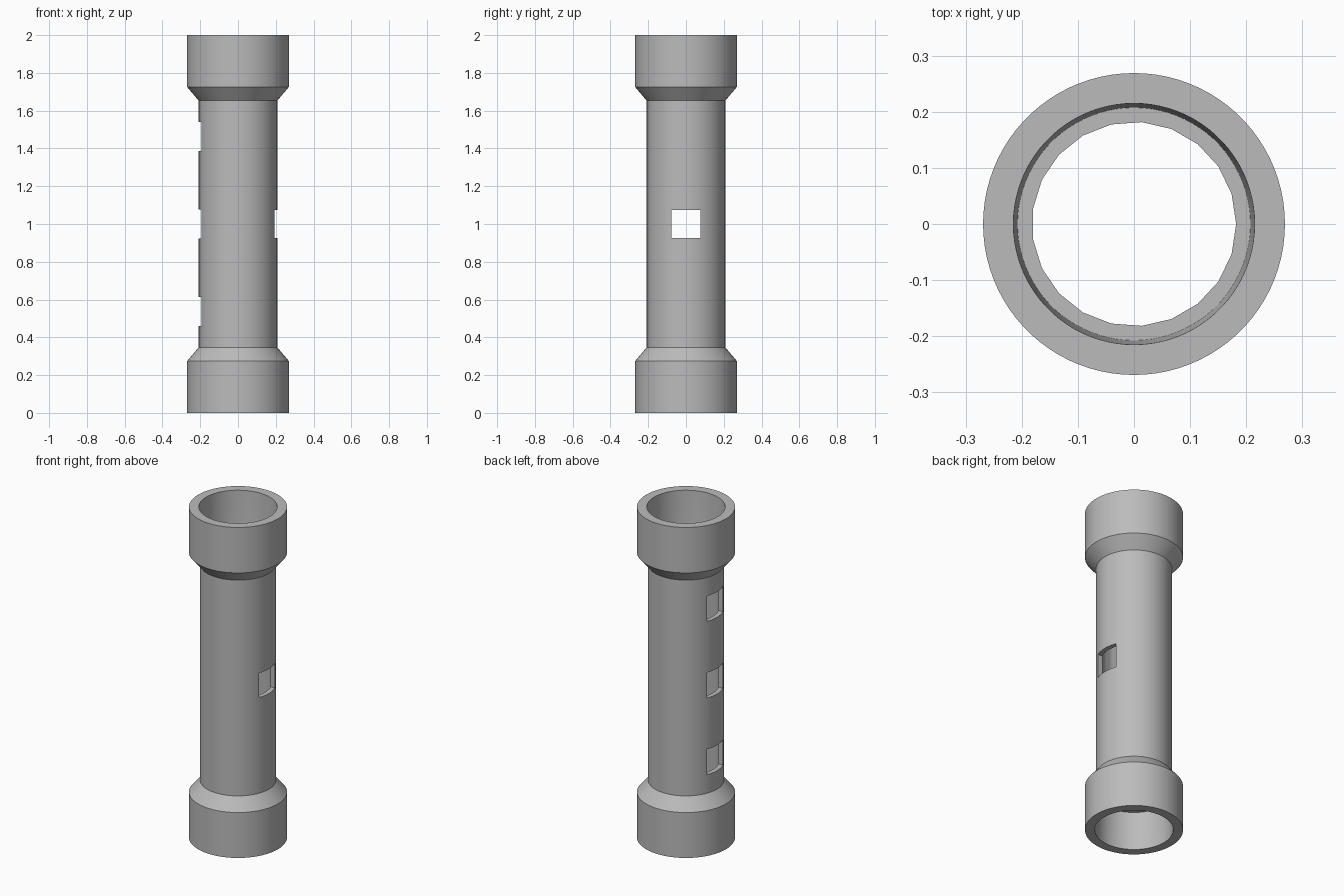
import bpy, bmesh
from math import cos, sin, pi, radians

if "Cube" in bpy.data.objects:
    bpy.data.objects.remove(bpy.data.objects["Cube"], do_unlink=True)

SEGMENTS = 84
BORE_SIDES = 21

grey = bpy.data.materials.new("plain grey")
grey.use_nodes = True
grey.diffuse_color = (0.5, 0.5, 0.5, 1)
grey.node_tree.nodes["Principled BSDF"].inputs["Base Color"].default_value = grey.diffuse_color


def bore_radius(radius, angle):
    """Radius of a regular polygon bore at the given angle."""
    step = 2 * pi / BORE_SIDES
    return radius * cos(step / 2) / cos(angle % step - step / 2)


def lathe(name, profile, faceted=()):
    """Spin a closed (radius, z) profile; points listed in faceted form a polygon bore."""
    bm = bmesh.new()
    rings = []
    for i in range(SEGMENTS):
        a = 2 * pi * i / SEGMENTS
        ring = []
        for k, (r, z) in enumerate(profile):
            r = bore_radius(r, a) if k in faceted else r
            ring.append(bm.verts.new((r * cos(a), r * sin(a), z)))
        rings.append(ring)
    n = len(profile)
    for i in range(SEGMENTS):
        a, b = rings[i], rings[(i + 1) % SEGMENTS]
        for k in range(n):
            m = (k + 1) % n
            bm.faces.new((a[k], b[k], b[m], a[m]))
    bmesh.ops.recalc_face_normals(bm, faces=bm.faces)
    mesh = bpy.data.meshes.new(name)
    bm.to_mesh(mesh)
    bm.free()
    mesh.materials.append(grey)
    obj = bpy.data.objects.new(name, mesh)
    bpy.context.collection.objects.link(obj)
    return obj


def select_only(obj):
    bpy.ops.object.select_all(action='DESELECT')
    obj.select_set(True)
    bpy.context.view_layer.objects.active = obj


def cut_window(obj, x, z, height):
    """Cut a square window through one wall of the tube."""
    bpy.ops.mesh.primitive_cube_add(size=1, location=(x, 0, z))
    cutter = bpy.context.object
    cutter.scale = (0.2, 0.154, height)
    cutter.hide_render = True
    select_only(obj)
    mod = obj.modifiers.new("window", 'BOOLEAN')
    mod.operation = 'DIFFERENCE'
    mod.solver = 'EXACT'
    mod.object = cutter
    bpy.ops.object.modifier_apply(modifier=mod.name)
    bpy.data.objects.remove(cutter, do_unlink=True)


# Long tube with a polygonal bore; its ends are the ledges inside the sockets
tube = lathe("tube", [(0.208, 0.23), (0.208, 1.77), (0.182, 1.77), (0.182, 0.23)],
             faceted=(2, 3))

# One window on the left wall, three on the right wall
cut_window(tube, 0.2, 1.0, 0.148)
for z in (0.536, 1.0, 1.464):
    cut_window(tube, -0.2, z, 0.154)

# Flared sockets at both ends, with slightly tapered mouths
socket = [(0.215, 0), (0.269, 0), (0.269, 0.275), (0.208, 0.347),
          (0.197, 0.347), (0.2075, 0.23)]
lower = lathe("lower_socket", socket)
upper = lathe("upper_socket", [(r, 2 - z) for r, z in socket])

for obj in (tube, lower, upper):
    select_only(obj)
    bpy.ops.object.shade_smooth_by_angle(angle=radians(30))
